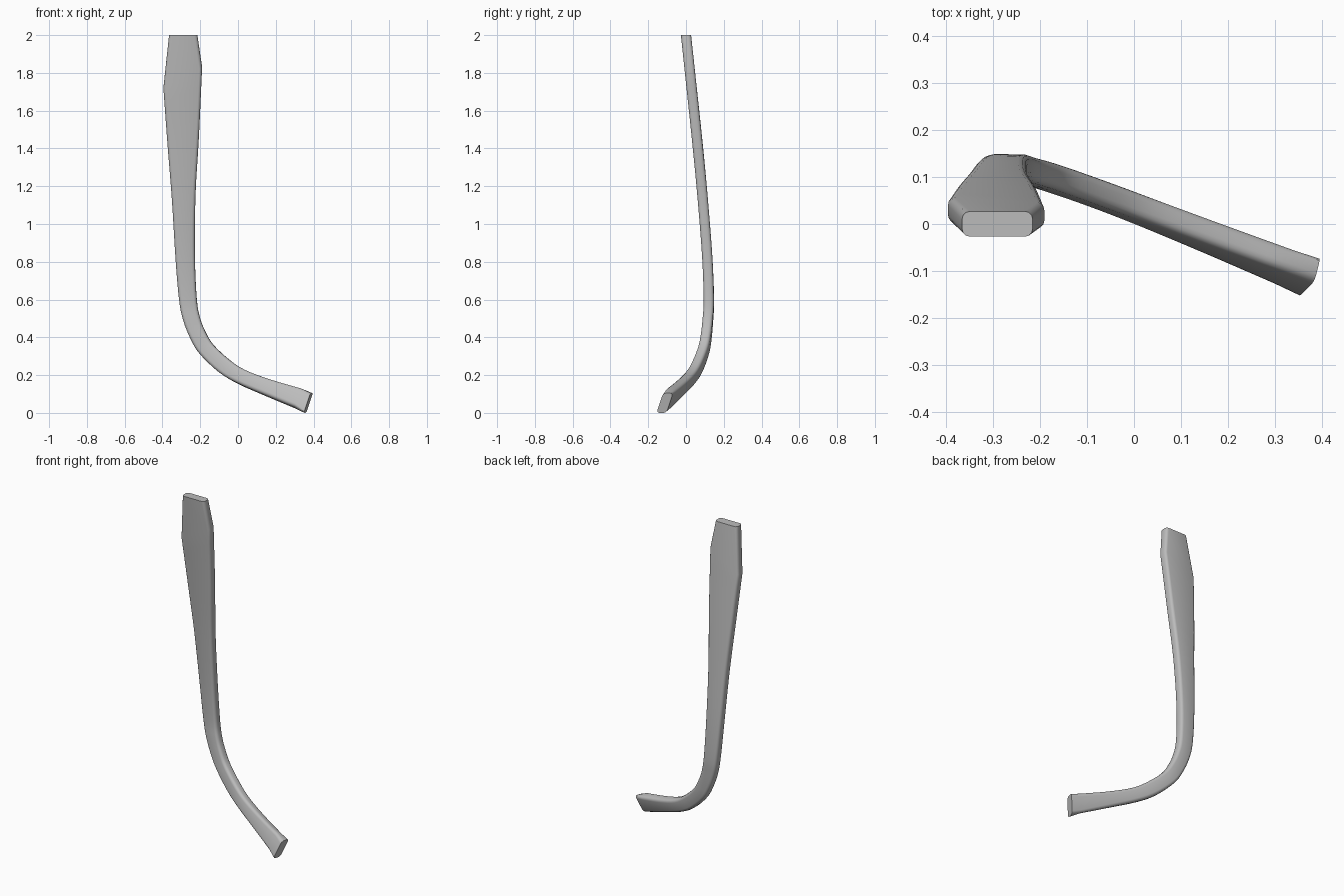
import bpy, bmesh, math
from mathutils import Vector

cube = bpy.data.objects.get("Cube")
if cube:
    bpy.data.objects.remove(cube, do_unlink=True)

# Outer edge and inner edge of the strip, from top tip to hooked end
STATIONS = [
    ((-0.365, 0.00, 2.00), (-0.215, 0.00, 2.00)),
    ((-0.395, 0.03, 1.72), (-0.190, 0.018, 1.83)),
    ((-0.373, 0.062, 1.42), (-0.207, 0.057, 1.46)),
    ((-0.350, 0.089, 1.13), (-0.225, 0.087, 1.15)),
    ((-0.331, 0.113, 0.82), (-0.228, 0.112, 0.83)),
    ((-0.312, 0.122, 0.60), (-0.218, 0.120, 0.60)),
    ((-0.290, 0.118, 0.49), (-0.200, 0.114, 0.50)),
    ((-0.250, 0.110, 0.39), (-0.170, 0.105, 0.425)),
    ((-0.200, 0.098, 0.31), (-0.130, 0.091, 0.36)),
    ((-0.100, 0.064, 0.215), (-0.050, 0.062, 0.285)),
    ((0.000, 0.024, 0.155), (0.040, 0.030, 0.225)),
    ((0.150, -0.040, 0.09), (0.185, -0.022, 0.17)),
    ((0.355, -0.130, 0.005), (0.390, -0.095, 0.11)),
]
HALF_THICK = 0.027
RADIUS = 0.017
STEPS = 4


def catmull(a, b, c, d, t):
    return 0.5 * (2 * b + (c - a) * t + (2 * a - 5 * b + 4 * c - d) * t * t
                  + (3 * b - a - 3 * c + d) * t ** 3)


def smooth_edge(points):
    """Straight blade tip, then a smooth curve through the other points."""
    curve = [points[0]]
    body = points[1:]
    body = [2 * body[0] - body[1]] + body + [2 * body[-1] - body[-2]]
    for i in range(1, len(body) - 2):
        curve += [catmull(*body[i - 1:i + 3], s / STEPS) for s in range(STEPS)]
    return curve + [points[-1]]


def section(outer, inner, normal):
    """Rounded rectangle spanning the two edges."""
    across = (inner - outer).normalized()
    half = (inner - outer).length / 2
    mid = (inner + outer) / 2
    ring = []
    for k, (su, sv) in enumerate([(1, 1), (-1, 1), (-1, -1), (1, -1)]):
        for s in range(4):
            a = math.pi / 2 * (k + s / 3)
            u = su * (half - RADIUS) + RADIUS * math.cos(a)
            v = sv * (HALF_THICK - RADIUS) + RADIUS * math.sin(a)
            ring.append(mid + across * u + normal * v)
    return ring


outer = smooth_edge([Vector(s[0]) for s in STATIONS])
inner = smooth_edge([Vector(s[1]) for s in STATIONS])
last = len(outer) - 1

# Loft the strip
bm = bmesh.new()
rings = []
for i in range(last + 1):
    p, n = max(i - 1, 0), min(i + 1, last)
    tangent = outer[n] + inner[n] - outer[p] - inner[p]
    normal = tangent.cross(inner[i] - outer[i])
    if i in (0, last):
        normal.z = 0
    normal.normalize()
    if normal.y < 0:
        normal.negate()
    rings.append([bm.verts.new(co) for co in section(outer[i], inner[i], normal)])
for a, b in zip(rings, rings[1:]):
    for j in range(len(a)):
        k = (j + 1) % len(a)
        bm.faces.new((a[j], a[k], b[k], b[j]))
bm.faces.new(rings[0])
bm.faces.new(rings[-1])
bmesh.ops.recalc_face_normals(bm, faces=bm.faces)
lowest = min(v.co.z for v in bm.verts)
for v in rings[-1]:
    v.co.z -= lowest

mesh = bpy.data.meshes.new("temple_arm")
bm.to_mesh(mesh)
bm.free()
arm = bpy.data.objects.new("temple_arm", mesh)
bpy.context.collection.objects.link(arm)

# Plain grey
grey = bpy.data.materials.new("plain_grey")
grey.use_nodes = True
grey.diffuse_color = (0.5, 0.5, 0.5, 1)
grey.node_tree.nodes["Principled BSDF"].inputs["Base Color"].default_value = (0.5, 0.5, 0.5, 1)
mesh.materials.append(grey)

bpy.ops.object.select_all(action='DESELECT')
arm.select_set(True)
bpy.context.view_layer.objects.active = arm
bpy.ops.object.shade_smooth_by_angle(angle=math.radians(35))
